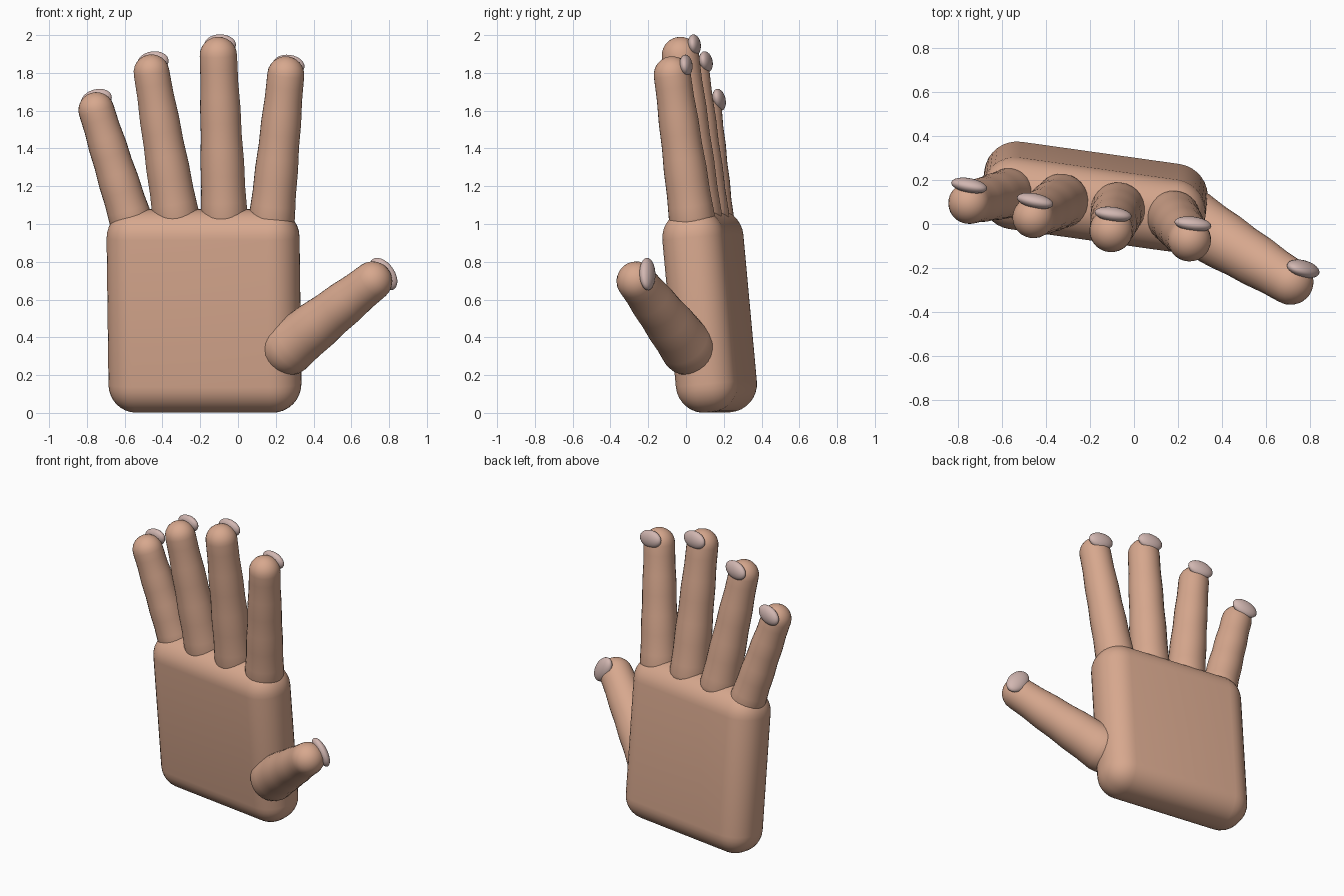
import bpy, bmesh, math
from mathutils import Vector, Matrix

if "Cube" in bpy.data.objects:
    bpy.data.objects.remove(bpy.data.objects["Cube"])


def material(name, rgb):
    m = bpy.data.materials.new(name)
    m.diffuse_color = (*rgb, 1)
    m.use_nodes = True
    m.node_tree.nodes["Principled BSDF"].inputs["Base Color"].default_value = m.diffuse_color
    return m


SKIN = material("skin", (0.68, 0.39, 0.27))
NAIL = material("nail", (0.64, 0.47, 0.44))


def finish(bm, name, mat):
    bmesh.ops.recalc_face_normals(bm, faces=bm.faces[:])
    for f in bm.faces:
        f.smooth = True
    mesh = bpy.data.meshes.new(name)
    bm.to_mesh(mesh)
    bm.free()
    mesh.materials.append(mat)
    ob = bpy.data.objects.new(name, mesh)
    bpy.context.collection.objects.link(ob)
    return ob


def digit(name, base, tip, r0, r1):
    """Tapered round finger from base centre to tip centre, slim between the joints."""
    base, tip = Vector(base), Vector(tip)
    length = (tip - base).length
    prof = [(r0 * math.sin(a), -r0 * math.cos(a)) for a in
            [math.radians(t) for t in range(0, 90, 15)]]
    for i in range(13):
        t = i / 12
        r = r0 + (r1 - r0) * t - 0.003 * math.sin(3 * math.pi * t) ** 2
        prof.append((r, length * t))
    prof += [(r1 * math.cos(a), length + r1 * math.sin(a)) for a in
             [math.radians(t) for t in range(15, 91, 15)]]
    bm = bmesh.new()
    verts = [bm.verts.new((r, 0, z)) for r, z in prof]
    edges = [bm.edges.new(p) for p in zip(verts, verts[1:])]
    bmesh.ops.spin(bm, geom=verts + edges, cent=(0, 0, 0), axis=(0, 0, 1),
                   angle=2 * math.pi, steps=28)
    bmesh.ops.remove_doubles(bm, verts=bm.verts[:], dist=1e-4)
    turn = (tip - base).to_track_quat('Z', 'Y').to_matrix().to_4x4()
    bm.transform(Matrix.Translation(base) @ turn)
    return finish(bm, name, SKIN)


def nail(name, base, tip, centre, size):
    """Flattened ellipsoid lying along the digit, facing away from its axis."""
    d = (Vector(tip) - Vector(base)).normalized()
    n = Vector(centre) - Vector(tip)
    n = (n - d * n.dot(d)).normalized()
    u = d.cross(n)
    bm = bmesh.new()
    bmesh.ops.create_uvsphere(bm, u_segments=24, v_segments=14, radius=1)
    bm.transform(Matrix.Diagonal((*size, 1)))
    bm.transform(Matrix.Translation(centre) @ Matrix((u, n, d)).transposed().to_4x4())
    return finish(bm, name, NAIL)


# palm: thick rounded slab, leaning and turned slightly
bm = bmesh.new()
bmesh.ops.create_cube(bm, size=1)
bm.transform(Matrix.Diagonal((1.025, 0.33, 1.08, 1)))
bmesh.ops.bevel(bm, geom=bm.edges[:], offset=0.15, segments=8, profile=0.5,
                affect='EDGES')
bm.transform(Matrix.Translation((-0.18, 0.125, 0.54))
             @ Matrix.Rotation(math.radians(-8), 4, 'Z')
             @ Matrix.Rotation(math.radians(5.3), 4, 'X'))
palm = finish(bm, "palm", SKIN)
bpy.context.view_layer.objects.active = palm
palm.select_set(True)
bpy.ops.object.shade_smooth_by_angle(angle=math.radians(35))

# digits: base centre, tip centre, base radius, tip radius, nail centre
DIGITS = {
    "index_finger": ((0.18, 0.03, 1.04), (0.253, -0.073, 1.79), 0.122, 0.098,
                     (0.268, 0.0, 1.84)),
    "middle_finger": ((-0.073, 0.066, 1.05), (-0.104, -0.03, 1.892), 0.124, 0.099,
                      (-0.095, 0.044, 1.948)),
    "ring_finger": ((-0.33, 0.105, 1.05), (-0.458, 0.03, 1.803), 0.124, 0.095,
                    (-0.45, 0.105, 1.858)),
    "little_finger": ((-0.57, 0.14, 1.03), (-0.75, 0.095, 1.603), 0.114, 0.095,
                      (-0.75, 0.175, 1.657)),
    "thumb": ((0.265, 0.01, 0.345), (0.712, -0.263, 0.697), 0.147, 0.105,
              (0.77, -0.204, 0.735)),
}
for name, (base, tip, r0, r1, centre) in DIGITS.items():
    digit(name, base, tip, r0, r1)
    size = (0.098, 0.036, 0.062) if name == "thumb" else (0.085, 0.033, 0.056)
    nail(name + "_nail", base, tip, centre, size)
